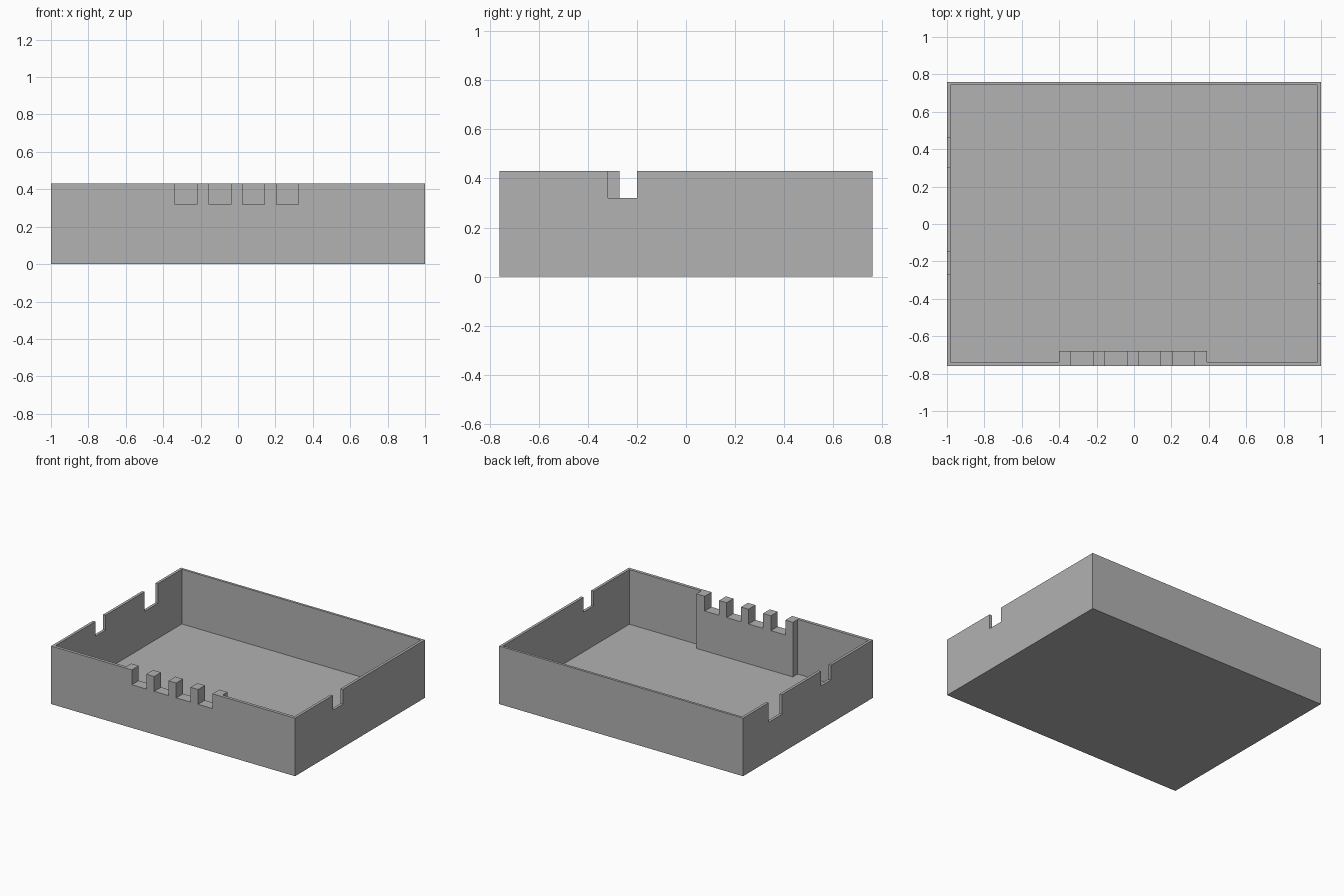
import bpy
import bmesh

if "Cube" in bpy.data.objects:
    bpy.data.objects.remove(bpy.data.objects["Cube"], do_unlink=True)

HX, HY, TOP = 1.0, 0.76, 0.43      # tray half sizes and height
FLOOR, RIM = 0.025, 0.02           # floor and wall thickness
SLOT_Z = 0.32                      # bottom of most slots

grey = bpy.data.materials.new("plain grey")
grey.use_nodes = True
colour = (0.445, 0.445, 0.445, 1)
grey.diffuse_color = colour
grey.node_tree.nodes["Principled BSDF"].inputs["Base Color"].default_value = colour


def prism(name, outline, z0, z1):
    """Extrude a plan outline from z0 to z1."""
    bm = bmesh.new()
    face = bm.faces.new([bm.verts.new((x, y, z0)) for x, y in outline])
    side = bmesh.ops.extrude_face_region(bm, geom=[face])["geom"]
    verts = [v for v in side if isinstance(v, bmesh.types.BMVert)]
    bmesh.ops.translate(bm, verts=verts, vec=(0, 0, z1 - z0))
    bmesh.ops.recalc_face_normals(bm, faces=bm.faces)
    mesh = bpy.data.meshes.new(name)
    bm.to_mesh(mesh)
    bm.free()
    mesh.materials.append(grey)
    ob = bpy.data.objects.new(name, mesh)
    bpy.context.collection.objects.link(ob)
    return ob


def rect(x0, x1, y0, y1):
    return [(x0, y0), (x1, y0), (x1, y1), (x0, y1)]


def cut(target, cutter):
    """Subtract the cutter, apply, and discard it."""
    cutter.hide_render = True
    mod = target.modifiers.new("cut", "BOOLEAN")
    mod.operation, mod.solver, mod.object = "DIFFERENCE", "EXACT", cutter
    bpy.context.view_layer.objects.active = target
    bpy.ops.object.modifier_apply(modifier=mod.name)
    bpy.data.objects.remove(cutter, do_unlink=True)


# Solid outer body
tray = prism("tray", rect(-HX, HX, -HY, HY), 0, TOP)

# Cavity, leaving a thickened block inside the front wall
ix, back, front, block = HX - RIM, 0.742, -0.737, -0.68
cavity = [(-ix, front), (-0.40, front), (-0.40, block), (0.39, block),
          (0.39, front), (ix, front), (ix, back), (-ix, back)]
cut(tray, prism("cavity_cutter", cavity, FLOOR, TOP + 0.1))

# Four slots through the front block
for x in (-0.338, -0.155, 0.025, 0.205):
    cut(tray, prism("front_slot_cutter", rect(x, x + 0.118, -HY - 0.1, block + 0.05),
                    SLOT_Z, TOP + 0.1))

# One slot in the +x wall, two in the -x wall
for side, y0, y1, z in ((1, -0.317, -0.2, SLOT_Z),
                        (-1, -0.27, -0.15, SLOT_Z),
                        (-1, 0.305, 0.46, 0.285)):
    xs = sorted((side * (HX - 0.1), side * (HX + 0.1)))
    cut(tray, prism("side_slot_cutter", rect(xs[0], xs[1], y0, y1), z, TOP + 0.1))
